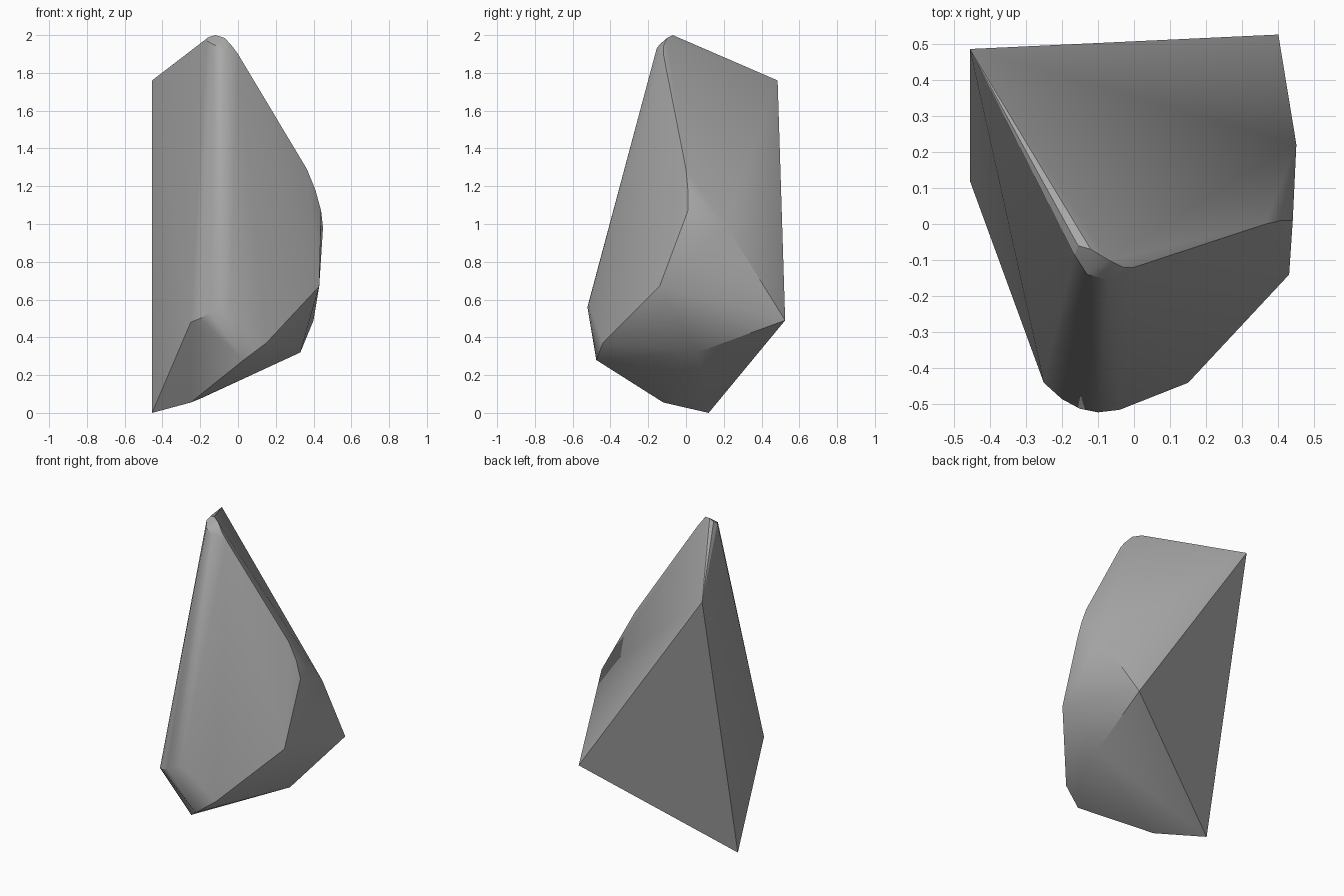
import bpy
import bmesh
import math
from mathutils import Vector

default_cube = bpy.data.objects.get("Cube")
if default_cube:
    bpy.data.objects.remove(default_cube, do_unlink=True)


def make_material(name, colour):
    material = bpy.data.materials.new(name)
    material.use_nodes = True
    material.diffuse_color = colour
    material.node_tree.nodes["Principled BSDF"].inputs["Base Color"].default_value = colour
    return material


# Sharp outer corners of the broken stone
back_corners = [(-.455, .485, 1.76), (-.455, .12, 0), (.4, .525, .49)]

# Worn tip, from the left edge over to the right shoulder
tip = [(-.165, -.085, 1.97), (-.155, -.06, 1.99), (-.12, -.07, 2), (-.07, -.1, 1.985),
       (-.03, -.12, 1.94), (0, -.12, 1.9), (-.13, -.14, 1.95), (-.07, -.155, 1.93)]

# Rounded foot of the front ridge
ridge_foot = [(-.25, -.44, .48), (-.2, -.485, .5), (-.15, -.512, .53),
              (-.1, -.522, .56), (-.04, -.515, .58)]

# Rounded shoulder on the left side
shoulder = [(.365, 0, 1.29), (.41, .01, 1.18), (.44, .01, 1.07),
            (.31, .07, 1.3), (.37, .13, 1.17), (.45, .22, .98)]

# Chipped underside
underside = [(.43, -.14, .67), (.15, -.44, .37), (.03, -.475, .28),
             (.33, .06, .32), (-.25, -.12, .055), (-.2, -.07, .075)]


def convex_stone(name, groups, material):
    bm = bmesh.new()
    for group in groups:
        for corner in group:
            bm.verts.new(Vector(corner))
    hull = bmesh.ops.convex_hull(bm, input=bm.verts[:])
    loose = [v for v in hull["geom_interior"] if isinstance(v, bmesh.types.BMVert)]
    bmesh.ops.delete(bm, geom=loose, context="VERTS")
    bmesh.ops.recalc_face_normals(bm, faces=bm.faces[:])
    # Merge the nearly flat triangles into broad facets
    bmesh.ops.dissolve_limit(bm, angle_limit=math.radians(2),
                             verts=bm.verts[:], edges=bm.edges[:])
    mesh = bpy.data.meshes.new(name)
    bm.to_mesh(mesh)
    bm.free()
    stone = bpy.data.objects.new(name, mesh)
    bpy.context.collection.objects.link(stone)
    mesh.materials.append(material)
    bpy.ops.object.select_all(action="DESELECT")
    stone.select_set(True)
    bpy.context.view_layer.objects.active = stone
    bpy.ops.object.shade_smooth_by_angle(angle=math.radians(30))
    return stone


stone_grey = make_material("stone grey", (.4, .4, .4, 1))
convex_stone("rock", [back_corners, tip, ridge_foot, shoulder, underside], stone_grey)
